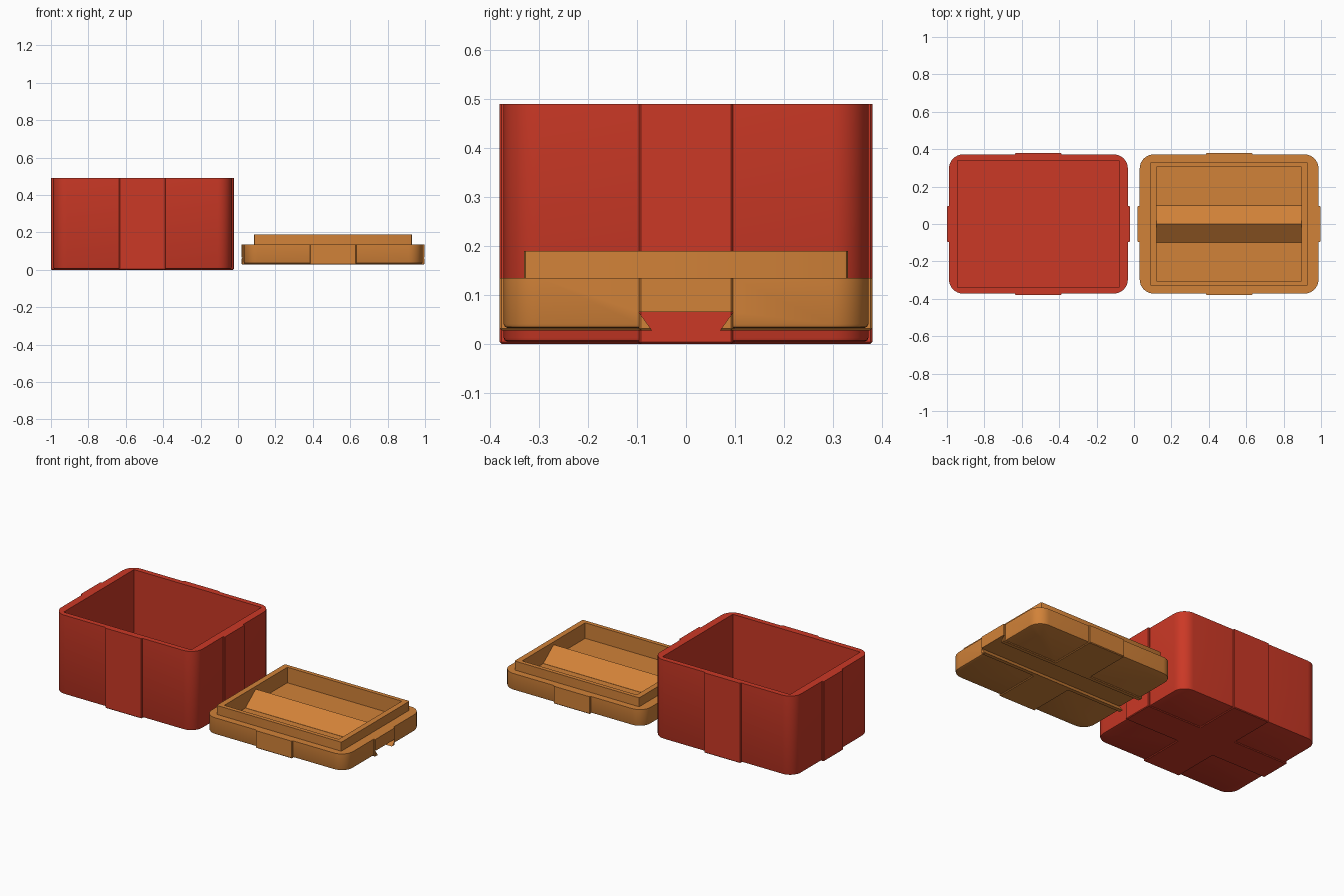
import bpy, bmesh, math

if "Cube" in bpy.data.objects:
    bpy.data.objects.remove(bpy.data.objects["Cube"])


def material(name, rgb):
    m = bpy.data.materials.new(name)
    m.diffuse_color = (*rgb, 1)
    m.use_nodes = True
    m.node_tree.nodes["Principled BSDF"].inputs["Base Color"].default_value = m.diffuse_color
    return m


red = material("red", (0.60, 0.040, 0.019))
orange = material("orange", (0.64, 0.223, 0.040))


def prism(name, points, low, high, axis="z"):
    """Extrude a closed profile: (x, y) along z, or (y, z) along x."""
    place = (lambda p, h: (p[0], p[1], h)) if axis == "z" else (lambda p, h: (h, p[0], p[1]))
    bm = bmesh.new()
    a = [bm.verts.new(place(p, low)) for p in points]
    b = [bm.verts.new(place(p, high)) for p in points]
    bm.faces.new(a[::-1])
    bm.faces.new(b)
    n = len(points)
    for i in range(n):
        bm.faces.new((a[i], a[(i + 1) % n], b[(i + 1) % n], b[i]))
    bmesh.ops.recalc_face_normals(bm, faces=bm.faces)
    mesh = bpy.data.meshes.new(name)
    bm.to_mesh(mesh)
    bm.free()
    ob = bpy.data.objects.new(name, mesh)
    bpy.context.collection.objects.link(ob)
    return ob


def rect(cx, hx, hy):
    return [(cx - hx, -hy), (cx + hx, -hy), (cx + hx, hy), (cx - hx, hy)]


def rounded(cx, hx, hy, r, steps=8):
    pts = []
    for k, (sx, sy) in enumerate([(1, 1), (-1, 1), (-1, -1), (1, -1)]):
        for i in range(steps + 1):
            a = math.pi / 2 * (k + i / steps)
            pts.append((cx + sx * (hx - r) + r * math.cos(a), sy * (hy - r) + r * math.sin(a)))
    return pts


def cross(cx, hx, hy, wx, wy):
    """Plus-shaped outline of the two raised bands."""
    return [(cx + x, y) for x, y in [
        (-hx, -wy), (-wx, -wy), (-wx, -hy), (wx, -hy), (wx, -wy), (hx, -wy),
        (hx, wy), (wx, wy), (wx, hy), (-wx, hy), (-wx, wy), (-hx, wy)]]


def apply(ob, kind, **settings):
    bpy.context.view_layer.objects.active = ob
    mod = ob.modifiers.new(kind, kind)
    for key, value in settings.items():
        setattr(mod, key, value)
    bpy.ops.object.modifier_apply(modifier=mod.name)


def combine(ob, other, operation):
    apply(ob, "BOOLEAN", operation=operation, solver="EXACT", object=other)
    bpy.data.objects.remove(other)


def shell(name, cx, bottom, top):
    """Rounded block wrapped by two raised bands, trimmed flat at the top."""
    body = prism(name, rounded(cx, 0.478, 0.372, 0.075), bottom + 0.005, top + 0.10)
    apply(body, "BEVEL", width=0.008, segments=2, limit_method="ANGLE", angle_limit=math.radians(60))
    bands = prism("bands", cross(cx, 0.489, 0.38, 0.124, 0.096), bottom, top + 0.13)
    apply(bands, "BEVEL", width=0.004, segments=1, limit_method="ANGLE")
    combine(body, bands, "UNION")
    combine(body, prism("trim", rect(cx, 0.7, 0.6), top, top + 0.5), "DIFFERENCE")
    return body


def finish(ob, mat):
    ob.data.materials.clear()
    ob.data.materials.append(mat)
    for f in ob.data.polygons:
        f.material_index = 0
    bpy.ops.object.select_all(action="DESELECT")
    ob.select_set(True)
    bpy.context.view_layer.objects.active = ob
    bpy.ops.object.shade_smooth_by_angle(angle=math.radians(30))


# Open box
box = shell("box", -0.511, 0.0, 0.49)
combine(box, prism("cavity", rect(-0.511, 0.432, 0.34), 0.04, 0.7), "DIFFERENCE")
finish(box, red)

# Upturned lid with its raised lip
LX = 0.5085
lid = shell("lid", LX, 0.028, 0.135)
combine(lid, prism("lip", rounded(LX, 0.4225, 0.33, 0.008, 2), 0.10, 0.19), "UNION")
combine(lid, prism("pocket", rect(LX, 0.388, 0.305), 0.095, 0.4), "DIFFERENCE")

# Dovetail slot along the underside
slot = [(-0.060, 0.015), (0.060, 0.015), (0.096, 0.065), (-0.096, 0.065)]
combine(lid, prism("slot", slot, -0.2, 1.2, "x"), "DIFFERENCE")

# Roof-shaped ridge across the pocket floor
ridge = [(-0.1, 0.08), (0.1, 0.08), (0.1, 0.096), (0, 0.173), (-0.1, 0.096)]
combine(lid, prism("ridge", ridge, LX - 0.398, LX + 0.398, "x"), "UNION")
finish(lid, orange)
